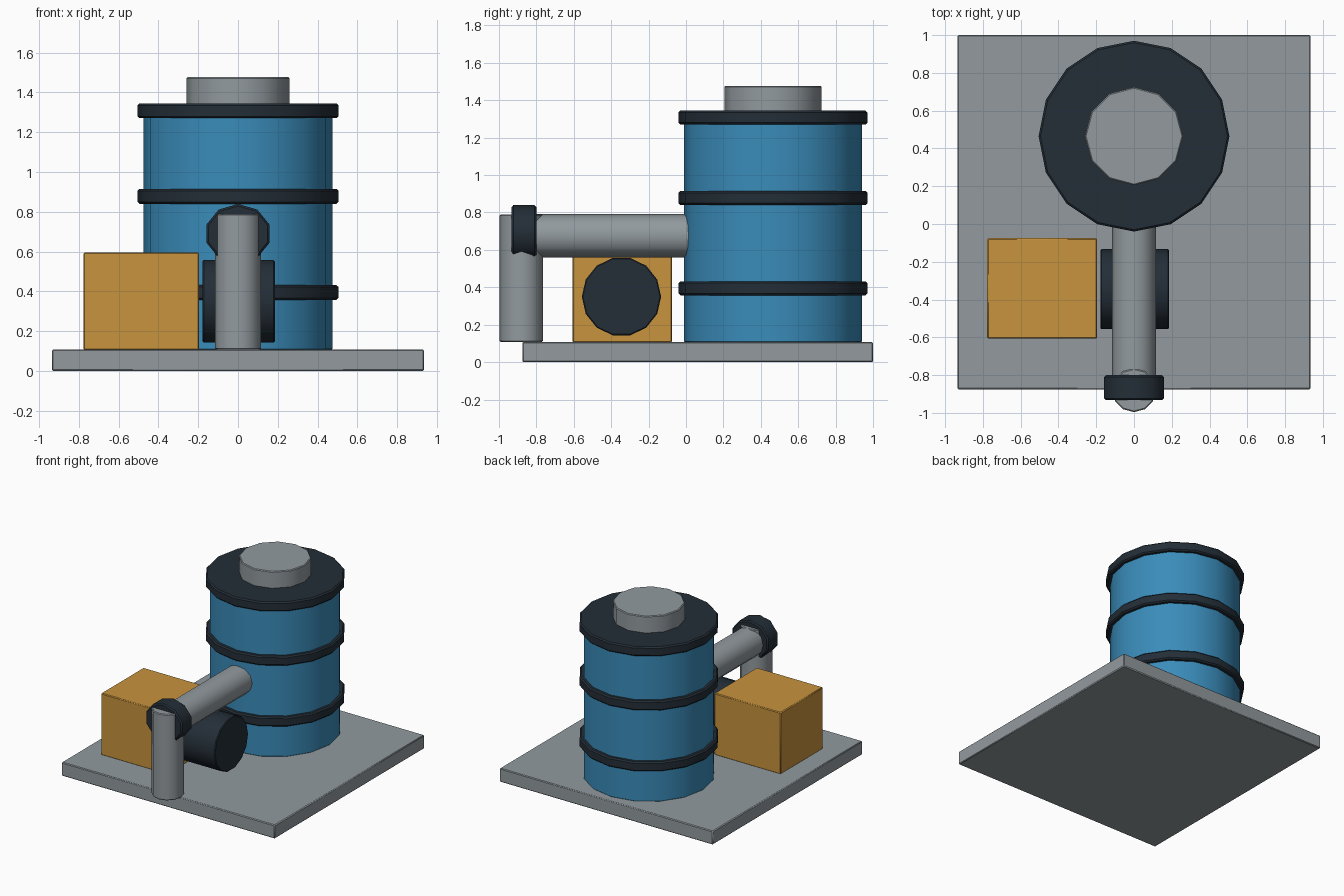
import bpy, bmesh, math
from mathutils import Matrix, Vector

if "Cube" in bpy.data.objects:
    bpy.data.objects.remove(bpy.data.objects["Cube"])


def material(name, rgb):
    m = bpy.data.materials.new(name)
    m.diffuse_color = (*rgb, 1)
    m.use_nodes = True
    m.node_tree.nodes["Principled BSDF"].inputs["Base Color"].default_value = m.diffuse_color
    return m


GREY = material("steel grey", (0.287, 0.323, 0.342))
BLUE = material("tank blue", (0.042, 0.262, 0.491))
DARK = material("dark navy", (0.017, 0.027, 0.038))
AMBER = material("amber", (0.578, 0.292, 0.047))


def finish(name, bm, mat, bevel):
    # small chamfer on the hard edges, smooth shading on the round sides
    hard = [e for e in bm.edges if e.calc_face_angle(0) > math.radians(60)]
    bmesh.ops.bevel(bm, geom=hard, offset=bevel, segments=1, affect='EDGES')
    me = bpy.data.meshes.new(name)
    bm.to_mesh(me)
    bm.free()
    me.materials.append(mat)
    ob = bpy.data.objects.new(name, me)
    bpy.context.collection.objects.link(ob)
    bpy.ops.object.select_all(action='DESELECT')
    ob.select_set(True)
    bpy.context.view_layer.objects.active = ob
    bpy.ops.object.shade_smooth_by_angle(angle=math.radians(40))
    return ob


def box(name, lo, hi, mat, bevel=0.006):
    lo, hi = Vector(lo), Vector(hi)
    bm = bmesh.new()
    bmesh.ops.create_cube(bm, size=1)
    bmesh.ops.scale(bm, vec=hi - lo, verts=bm.verts)
    bmesh.ops.translate(bm, vec=(lo + hi) / 2, verts=bm.verts)
    return finish(name, bm, mat, bevel)


def cylinder(name, start, end, radius, sides, mat, bevel=0.006, squash=1):
    # round part between two points; squash scales its height in z when lying
    start, end = Vector(start), Vector(end)
    axis = end - start
    bm = bmesh.new()
    bmesh.ops.create_cone(bm, cap_ends=True, segments=sides, radius1=radius,
                          radius2=radius, depth=axis.length)
    if abs(axis.x) > 0:
        rot = Matrix.Rotation(math.pi / 2, 3, 'Y')
    elif abs(axis.y) > 0:
        rot = Matrix.Rotation(math.pi / 2, 3, 'X')
    else:
        rot = Matrix.Identity(3)
    bmesh.ops.rotate(bm, matrix=rot, verts=bm.verts)
    bmesh.ops.scale(bm, vec=(1, 1, squash), verts=bm.verts)
    bmesh.ops.translate(bm, vec=(start + end) / 2, verts=bm.verts)
    return finish(name, bm, mat, bevel)


# base plate
box("base_plate", (-0.935, -0.875, 0), (0.935, 1.0, 0.108), GREY)

# tank with three bands and a filler cap
TY = 0.465
cylinder("tank", (0, TY, 0.105), (0, TY, 1.33), 0.475, 16, BLUE)
for name, z in (("lower_band", 0.357), ("middle_band", 0.84), ("top_rim", 1.27)):
    cylinder(name, (0, TY, z), (0, TY, z + 0.075), 0.505, 16, DARK, 0.01)
cylinder("filler_cap", (0, TY, 1.33), (0, TY, 1.477), 0.26, 12, GREY)

# outlet pipe, downpipe and the flange at their corner
cylinder("outlet_pipe", (0, 0.02, 0.675), (0, -0.88, 0.675), 0.116, 12, GREY)
cylinder("down_pipe", (0, -0.88, 0.108), (0, -0.88, 0.79), 0.116, 12, GREY)
cylinder("pipe_flange", (0, -0.80, 0.69), (0, -0.933, 0.69), 0.166, 10, DARK,
         0.01, 0.9)

# pump motor and its drive housing
box("drive_housing", (-0.777, -0.607, 0.105), (-0.195, -0.075, 0.595), AMBER)
cylinder("motor", (-0.178, -0.345, 0.35), (0.185, -0.345, 0.35), 0.212, 14, DARK)
